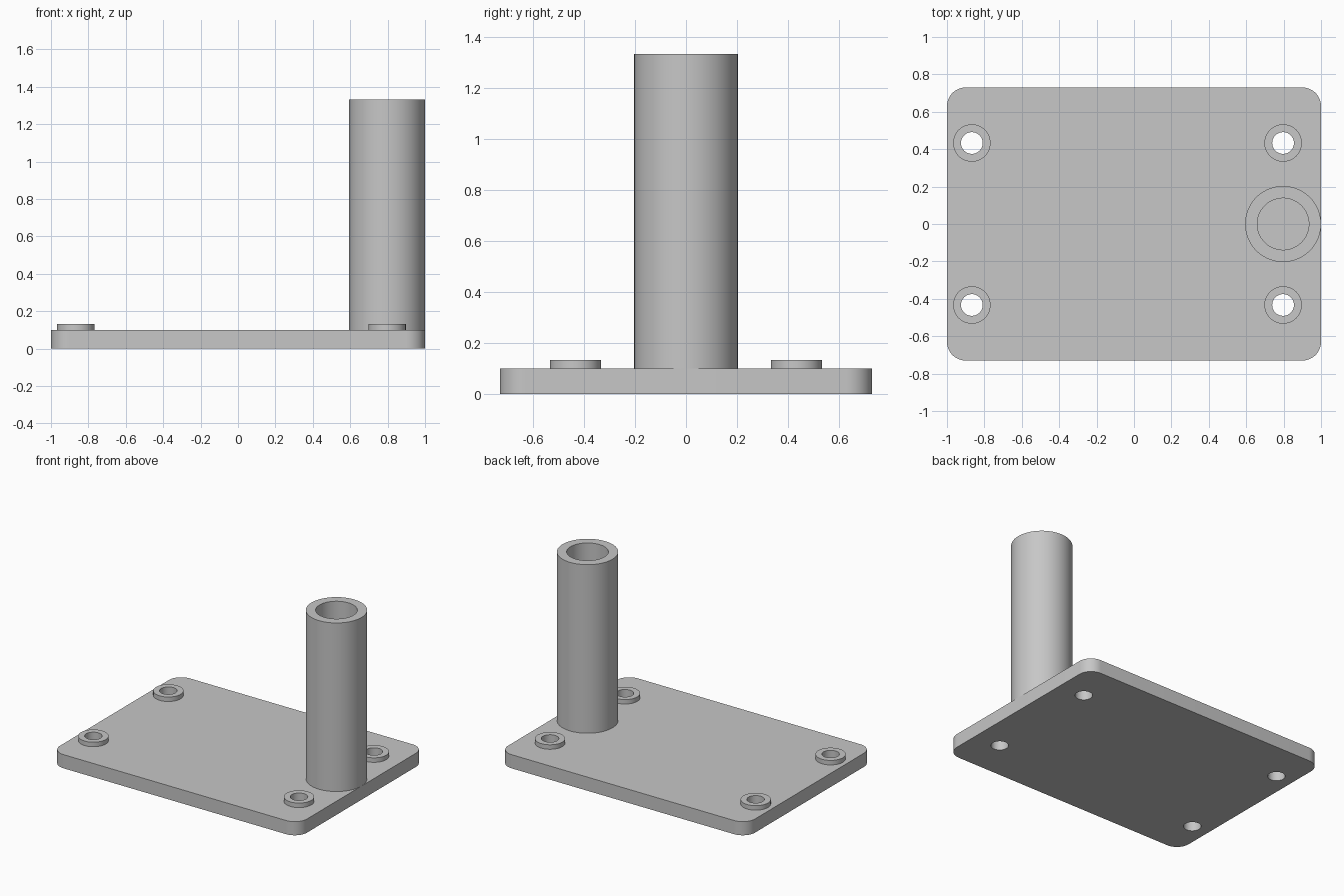
import bpy
import math

cube = bpy.data.objects.get("Cube")
if cube:
    bpy.data.objects.remove(cube, do_unlink=True)

PLATE_TOP = 0.1
HALF_X, HALF_Y, CORNER = 1.0, 0.73, 0.1
POST_X = 0.797
HOLE_RADIUS = 0.058
BOSSES = {
    "front_left": (POST_X, -0.433),
    "back_left": (POST_X, 0.433),
    "front_right": (-0.867, -0.433),
    "back_right": (-0.867, 0.433),
}

grey = bpy.data.materials.new("plain grey")
grey.use_nodes = True
grey.diffuse_color = (0.57, 0.57, 0.57, 1)
grey.node_tree.nodes["Principled BSDF"].inputs["Base Color"].default_value = grey.diffuse_color


def make_object(name, verts, faces):
    mesh = bpy.data.meshes.new(name)
    mesh.from_pydata(verts, [], faces)
    mesh.materials.append(grey)
    obj = bpy.data.objects.new(name, mesh)
    bpy.context.collection.objects.link(obj)
    return obj


def select_only(obj):
    bpy.ops.object.select_all(action="DESELECT")
    obj.select_set(True)
    bpy.context.view_layer.objects.active = obj


def smooth(obj):
    select_only(obj)
    bpy.ops.object.shade_smooth_by_angle(angle=math.radians(30))


def prism(name, outline, z0, z1):
    """Solid extrusion of a counter-clockwise outline."""
    n = len(outline)
    verts = [(x, y, z) for z in (z0, z1) for x, y in outline]
    faces = [(i, (i + 1) % n, n + (i + 1) % n, n + i) for i in range(n)]
    faces += [tuple(reversed(range(n))), tuple(range(n, 2 * n))]
    return make_object(name, verts, faces)


def circle(cx, cy, radius, n):
    angles = [math.tau * i / n for i in range(n)]
    return [(cx + radius * math.cos(a), cy + radius * math.sin(a)) for a in angles]


def tube(name, center, outer, inner, z0, z1, n=64):
    """Hollow cylinder made of four rings joined in a loop."""
    rings = [(outer, z0), (outer, z1), (inner, z1), (inner, z0)]
    verts = [(x, y, z) for r, z in rings for x, y in circle(*center, r, n)]
    faces = []
    for k in range(4):
        a, b = k * n, (k + 1) % 4 * n
        faces += [(a + i, a + (i + 1) % n, b + (i + 1) % n, b + i) for i in range(n)]
    obj = make_object(name, verts, faces)
    smooth(obj)
    return obj


# Base plate with rounded corners
outline = []
for corner, (sx, sy) in enumerate([(1, 1), (-1, 1), (-1, -1), (1, -1)]):
    for step in range(13):
        a = math.pi / 2 * (corner + step / 12)
        outline.append((sx * (HALF_X - CORNER) + CORNER * math.cos(a),
                        sy * (HALF_Y - CORNER) + CORNER * math.sin(a)))
plate = prism("base_plate", outline, 0, PLATE_TOP)

# Bolt holes through the plate
for x, y in BOSSES.values():
    cutter = prism("hole_cutter", circle(x, y, HOLE_RADIUS, 64), -0.1, 0.2)
    cutter.hide_render = True
    cut = plate.modifiers.new("bolt_hole", "BOOLEAN")
    cut.operation = "DIFFERENCE"
    cut.solver = "EXACT"
    cut.object = cutter
    select_only(plate)
    bpy.ops.object.modifier_apply(modifier=cut.name)
    bpy.data.objects.remove(cutter, do_unlink=True)
smooth(plate)

# Raised rings around the bolt holes
for place, center in BOSSES.items():
    tube("bolt_boss_" + place, center, 0.1, HOLE_RADIUS, PLATE_TOP, 0.133)

# Upright hollow post
tube("hollow_post", (POST_X, 0), 0.203, 0.138, PLATE_TOP, 1.333, 96)
